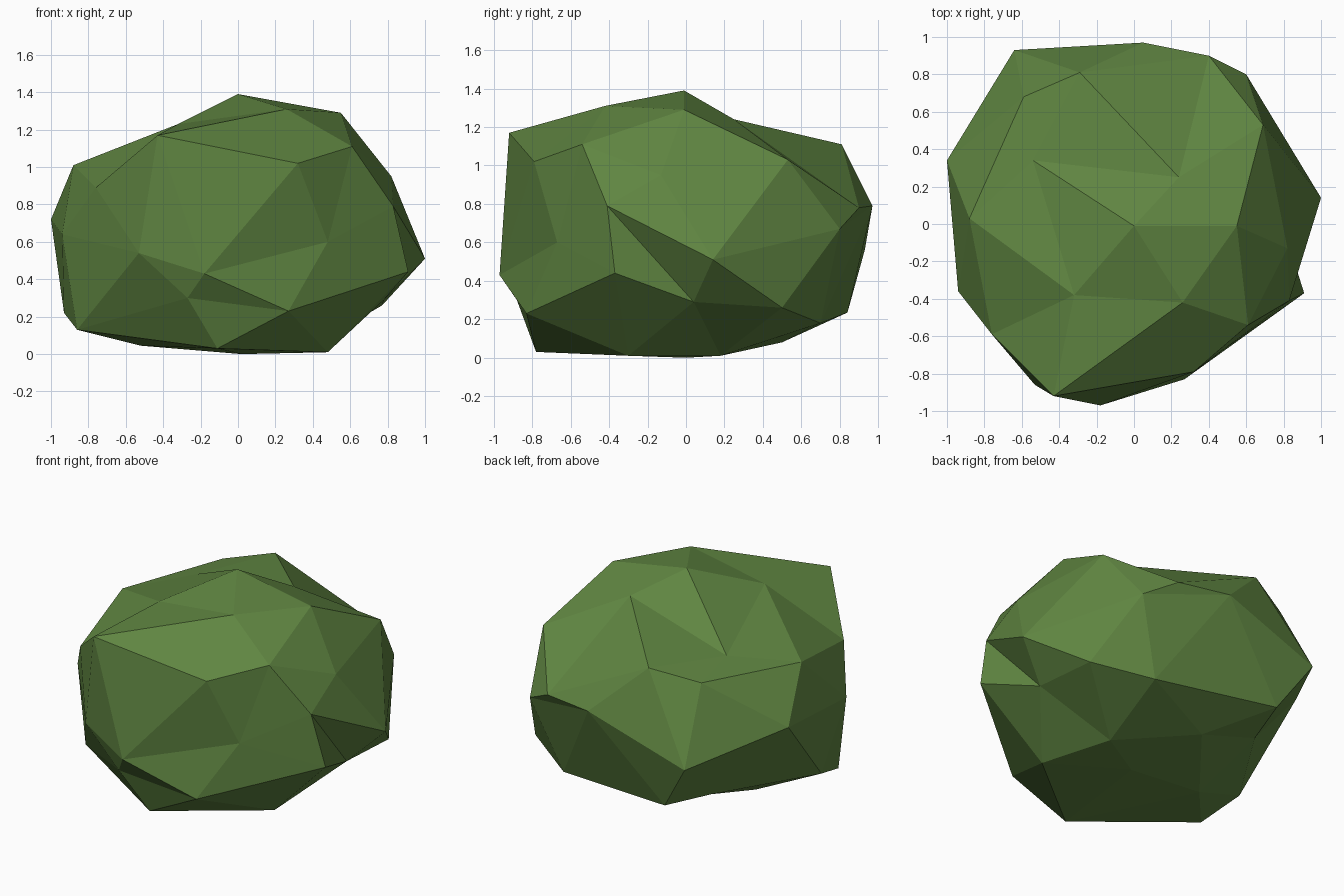
import bpy, bmesh, math

# Foliage colour
leaf = bpy.data.materials.new("leaf green")
leaf.diffuse_color = (0.115, 0.235, 0.053, 1)

# Lumpy bush: rings of knuckle points, bottom to top, each ring counter-clockwise from +x
rings = [
    [(0.02, 0.0, 0.0)],
    [(.34, .18, .01), (-.12, .50, .08), (-.52, .0, .045), (-.11, -.78, .03), (.48, -.30, .01)],
    [(.78, .04, .29), (.77, .50, .26), (.42, .70, .18), (-.43, .84, .235), (-.54, .50, .21),
     (-.93, -.11, .22), (-.86, -.39, .13), (-.27, -.88, .30), (.27, -.83, .23), (.91, -.37, .44)],
    [(1.0, .14, .51), (.60, .80, .67), (.05, .97, .79), (-.64, .93, .56), (-1.0, .34, .72),
     (-.94, -.36, .64), (-.53, -.86, .54), (-.18, -.97, .43), (.48, -.67, .60), (.83, -.41, .79)],
    [(.82, -.13, .95), (.69, .53, 1.03), (.40, .90, .78), (-.29, .81, 1.11), (-.59, .68, 1.04),
     (-.88, .03, 1.01), (-.76, -.59, .89), (-.43, -.92, 1.17), (.32, -.79, 1.02), (.61, -.54, 1.11)],
    [(.55, -.01, 1.29), (.24, .25, 1.24), (-.54, .34, 1.08), (-.32, -.38, 1.23), (.26, -.42, 1.31)],
    [(0.0, -.01, 1.39)],
]


def angle(v):
    # small offset keeps points on the +x axis first
    return (math.atan2(v.co.y, v.co.x) + 0.05) % math.tau


bm = bmesh.new()
bmesh.ops.create_icosphere(bm, subdivisions=2, radius=1)

# Pull each latitude ring of the ico sphere onto its lumpy counterpart
by_height = sorted(bm.verts, key=lambda v: v.co.z)
start = 0
for ring in rings:
    layer = sorted(by_height[start:start + len(ring)], key=angle)
    start += len(ring)
    for v, p in zip(layer, ring):
        v.co = p

bmesh.ops.recalc_face_normals(bm, faces=bm.faces)
mesh = bpy.data.meshes.new("bush")
bm.to_mesh(mesh)
bm.free()
mesh.materials.append(leaf)
bush = bpy.data.objects.new("bush", mesh)
bpy.context.collection.objects.link(bush)
